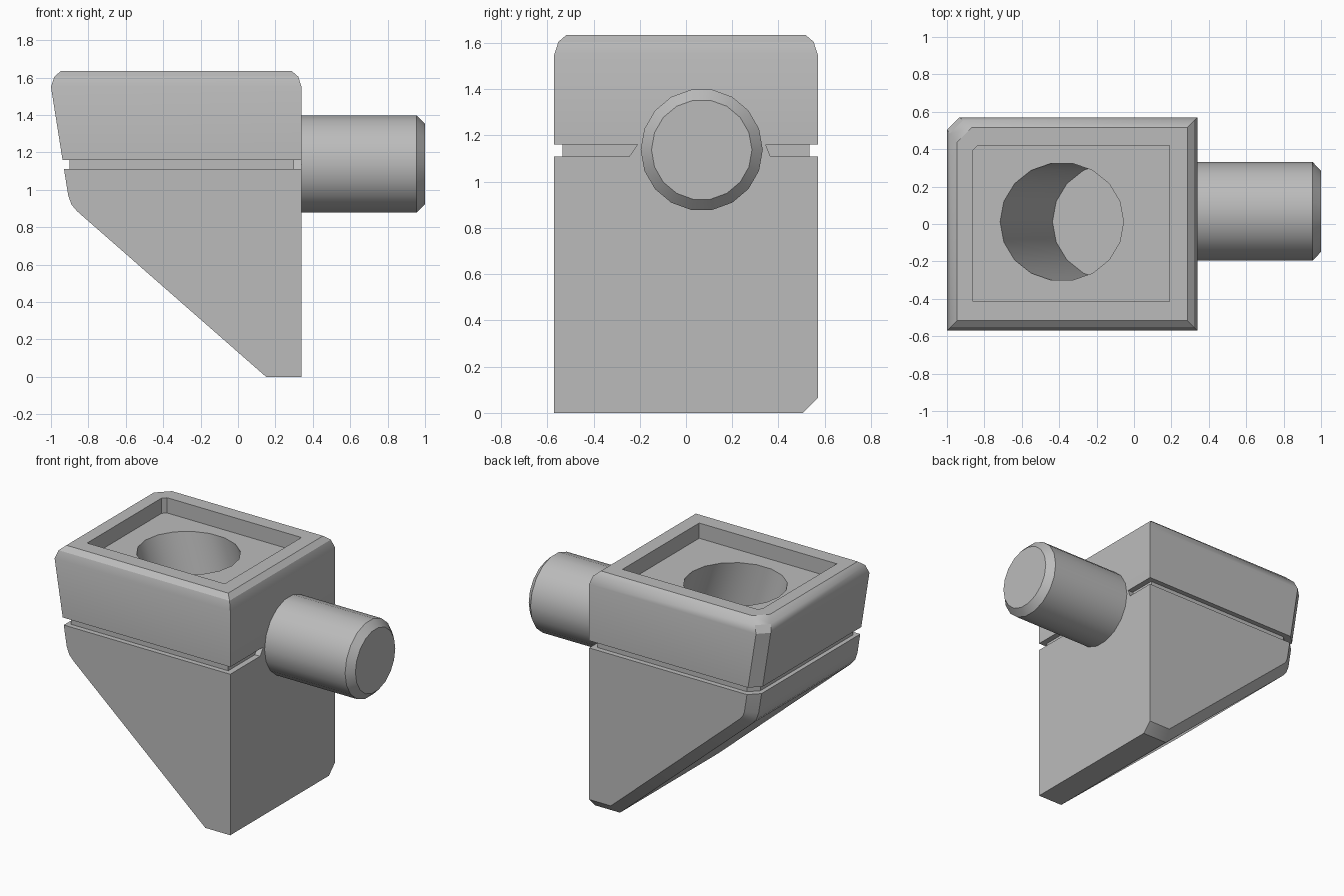
import bpy, bmesh, math
from mathutils import Vector

if "Cube" in bpy.data.objects:
    bpy.data.objects.remove(bpy.data.objects["Cube"], do_unlink=True)

grey = bpy.data.materials.new("plain grey")
grey.use_nodes = True
colour = (0.5, 0.5, 0.5, 1)
grey.diffuse_color = colour
grey.node_tree.nodes["Principled BSDF"].inputs["Base Color"].default_value = colour


def make(name, bm, helper=False):
    bmesh.ops.recalc_face_normals(bm, faces=bm.faces[:])
    mesh = bpy.data.meshes.new(name)
    bm.to_mesh(mesh)
    bm.free()
    mesh.materials.append(grey)
    ob = bpy.data.objects.new(name, mesh)
    bpy.context.collection.objects.link(ob)
    ob.hide_render = helper
    return ob


def prism(points, offset):
    """Extrude a closed polygon along an offset vector."""
    bm = bmesh.new()
    face = bm.faces.new([bm.verts.new(p) for p in points])
    geom = bmesh.ops.extrude_face_region(bm, geom=[face])["geom"]
    moved = [v for v in geom if isinstance(v, bmesh.types.BMVert)]
    bmesh.ops.translate(bm, verts=moved, vec=Vector(offset))
    return bm, moved


def ring(count, fn):
    return [fn(math.cos(a), math.sin(a)) for a in (math.tau * i / count for i in range(count))]


def smooth(ob):
    bpy.ops.object.select_all(action="DESELECT")
    ob.select_set(True)
    bpy.context.view_layer.objects.active = ob
    bpy.ops.object.shade_smooth_by_angle(angle=math.radians(30))


# Bracket body: side profile with a sloping underside
profile = [(0.34, 0), (0.15, 0), (-0.86, 0.885), (-0.89, 0.92),
           (-0.908, 0.97), (-1, 1.55), (0.34, 1.55)]
bm, _ = prism([(x, -0.57, z) for x, z in profile], (0, 1.14, 0))
bmesh.ops.recalc_face_normals(bm, faces=bm.faces[:])

# Rounded top rim
top = max(bm.faces, key=lambda f: f.calc_center_median().z)
for inset, rise in ((0.018, 0.055), (0.035, 0.03)):
    bmesh.ops.inset_region(bm, faces=[top], thickness=inset, use_even_offset=True)
    bmesh.ops.translate(bm, verts=top.verts[:], vec=(0, 0, rise))

# Chamfer along the back outline, from the foot up to the top corner
chain = []
for e in bm.edges:
    a, b = (v.co for v in e.verts)
    flat_rim = abs(a.z - b.z) < 0.001 and a.z > 1
    if min(a.y, b.y) > 0.5 and min(a.x, b.x) < 0.28 and not flat_rim:
        chain.append(e)
bmesh.ops.bevel(bm, geom=chain, offset=0.065, segments=1, affect="EDGES", clamp_overlap=True)
body = make("bracket_body", bm)

# Groove cutter: open loop around the body that stops beside the peg
loop = [(0.5, -0.245), (0.5, -0.7), (-1.1, -0.7), (-1.1, 0.7), (0.5, 0.7), (0.5, 0.365),
        (0.3, 0.365), (0.3, 0.535), (-0.84, 0.535), (-0.9, 0.475), (-0.9, -0.535),
        (0.3, -0.535), (0.3, -0.245)]
bm, upper = prism([(x, y, 1.11) for x, y in loop], (0, 0, 0.05))
for v in upper:
    if -0.3 < v.co.y < 0.4 and v.co.x > 0.2:
        v.co.y += 0.035 if v.co.y < 0 else -0.02
groove = make("groove_cutter", bm, True)

# Recess cutter: rectangular tray with one clipped corner
tray = [(-0.86, -0.415), (0.19, -0.415), (0.19, 0.42), (-0.835, 0.42), (-0.86, 0.395)]
bm, _ = prism([(x, y, 1.53) for x, y in tray], (0, 0, 0.3))
recess = make("recess_cutter", bm, True)

# Slanted blind hole cutter
depth, lean = 0.83, 0.28
bm, _ = prism(ring(18, lambda c, s: (-0.106 + 0.33 * c, 0.012 + 0.317 * s, 1.53 - depth)),
              (-lean * 1.08, 0, depth * 1.08))
hole = make("hole_cutter", bm, True)

# Cut the body
bpy.context.view_layer.objects.active = body
for cutter in (groove, recess, hole):
    mod = body.modifiers.new(cutter.name, "BOOLEAN")
    mod.operation = "DIFFERENCE"
    mod.solver = "EXACT"
    mod.object = cutter
    bpy.ops.object.modifier_apply(modifier=mod.name)
for cutter in (groove, recess, hole):
    bpy.data.objects.remove(cutter, do_unlink=True)
smooth(body)

# Side peg with a chamfered end
bm, end = prism(ring(18, lambda c, s: (0.31, 0.068 + 0.264 * c, 1.138 + 0.264 * s)), (0.69, 0, 0))
rim = [e for e in bm.edges if all(v in end for v in e.verts)]
bmesh.ops.bevel(bm, geom=rim, offset=0.046, segments=1, affect="EDGES")
smooth(make("side_peg", bm))
